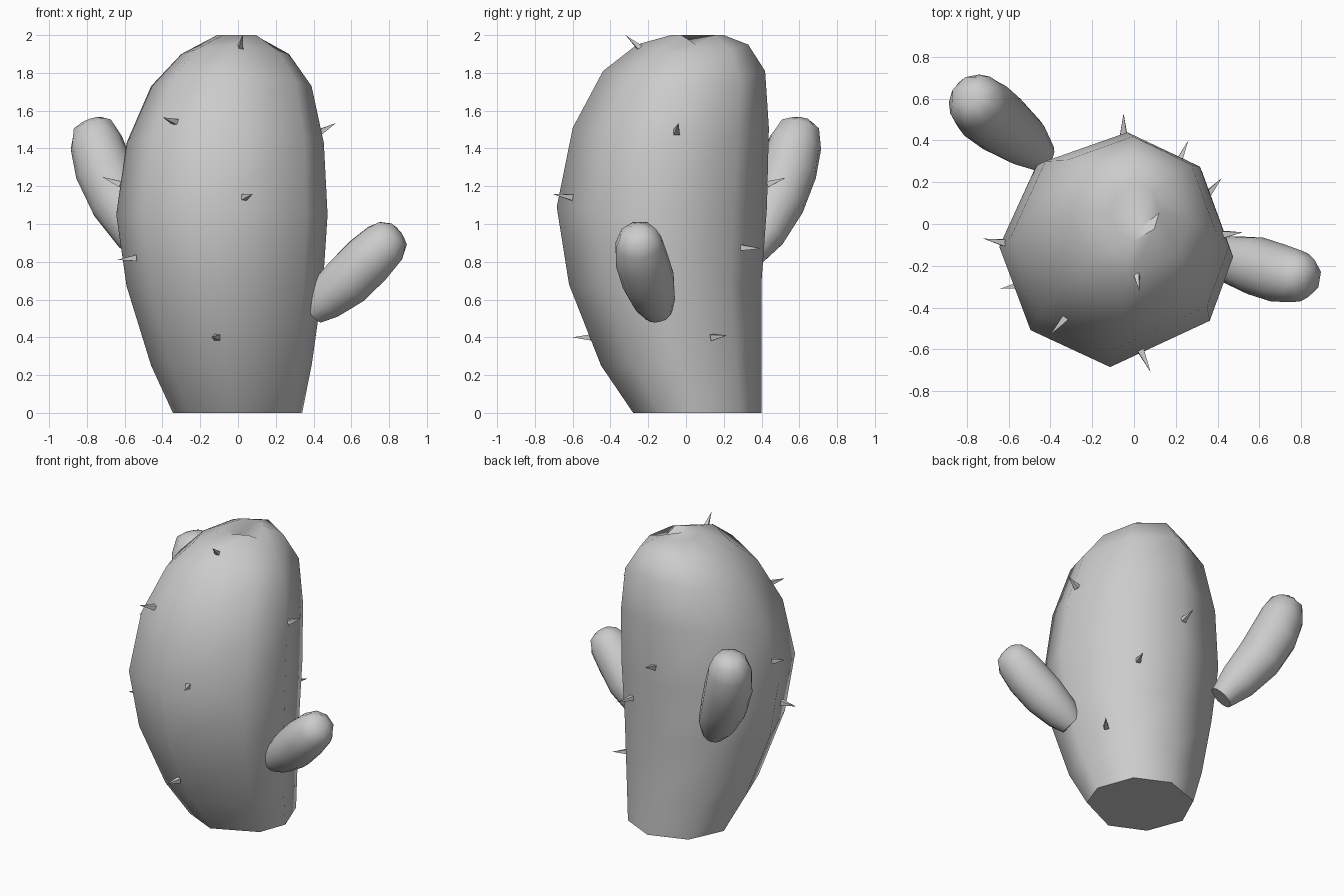
import bpy, bmesh, math
from mathutils import Vector

cube = bpy.data.objects.get("Cube")
if cube:
    bpy.data.objects.remove(cube)

# One plain material
grey = bpy.data.materials.new("plain_grey")
grey.use_nodes = True
grey.diffuse_color = (0.6, 0.6, 0.6, 1)
grey.node_tree.nodes["Principled BSDF"].inputs["Base Color"].default_value = (0.6, 0.6, 0.6, 1)


def finish(name, bm, smooth=None):
    bmesh.ops.recalc_face_normals(bm, faces=bm.faces)
    mesh = bpy.data.meshes.new(name)
    bm.to_mesh(mesh)
    bm.free()
    mesh.materials.append(grey)
    obj = bpy.data.objects.new(name, mesh)
    bpy.context.collection.objects.link(obj)
    if smooth:
        bpy.ops.object.select_all(action='DESELECT')
        obj.select_set(True)
        bpy.context.view_layer.objects.active = obj
        bpy.ops.object.shade_smooth_by_angle(angle=math.radians(smooth))
    return obj


def skin(bm, rings, tip):
    """Join vertex rings with quads, close the start flat and the end to a tip."""
    loops = [[bm.verts.new(p) for p in ring] for ring in rings]
    n = len(loops[0])
    for a, b in zip(loops, loops[1:]):
        for i in range(n):
            j = (i + 1) % n
            bm.faces.new((a[i], a[j], b[j], b[i]))
    bm.faces.new(loops[0])
    end = bm.verts.new(tip)
    for i in range(n):
        bm.faces.new((loops[-1][i], loops[-1][(i + 1) % n], end))


# Body: eight-sided leaning barrel; z, x range, y range, lift of front and back
profile = [
    (0, -.345, .34, -.28, .40, 0),
    (.25, -.46, .39, -.45, .40, 0),
    (.67, -.59, .45, -.62, .40, .01),
    (1.05, -.645, .475, -.685, .43, .04),
    (1.43, -.59, .455, -.60, .44, .08),
    (1.73, -.46, .39, -.44, .42, .08),
    (1.90, -.30, .27, -.26, .33, .05),
    (2.0, -.11, .12, -.08, .20, 0),
]
angles = [math.radians(a) for a in (-3, 43, 86, 133, 178, 223, 267, 323)]
rings = []
for z, x0, x1, y0, y1, lift in profile:
    rings.append([Vector(((x0 + x1 + (x1 - x0) * math.cos(a)) / 2,
                          (y0 + y1 + (y1 - y0) * math.sin(a)) / 2,
                          z + lift * math.sin(a) ** 2)) for a in angles])
rings[-1][0].z -= 0.05   # dent on one side of the crown
bm = bmesh.new()
skin(bm, rings, (.03, -.02, 1.97))
finish("body", bm, 55)


# Arms: swept tubes with a ribbed, pinched tip
def arm(name, path, radii, sides=16):
    pts = [Vector(p) for p in path]
    loops = []
    for k, (p, r) in enumerate(zip(pts, radii)):
        d = (pts[min(k + 1, len(pts) - 1)] - pts[max(k - 1, 0)]).normalized()
        u = d.cross(Vector((0, 0, 1))).normalized()
        v = u.cross(d)
        rib = max(0, k - len(pts) + 3) * 0.04
        loop = []
        for i in range(sides):
            a = math.tau * i / sides
            rr = r * (1 + (rib if i % 2 else -rib))
            loop.append(p + (u * math.cos(a) + v * math.sin(a)) * rr)
        loops.append(loop)
    bm = bmesh.new()
    skin(bm, loops, pts[-1] + d * 0.005)
    finish(name, bm, 60)


arm("left_arm",
    [(.39, -.15, .54), (.46, -.17, .60), (.58, -.20, .70), (.69, -.235, .81),
     (.78, -.25, .90), (.82, -.255, .95), (.84, -.26, .97)],
    [.08, .115, .14, .14, .125, .095, .045])
arm("right_arm",
    [(-.45, .33, .83), (-.53, .40, .95), (-.635, .48, 1.12), (-.71, .54, 1.29),
     (-.75, .58, 1.43), (-.77, .605, 1.52), (-.78, .61, 1.55)],
    [.08, .125, .15, .155, .14, .105, .05])

# Spines: small four-sided spikes, each given by base and point
spines = [
    ((.01, -.23, 1.92), (.025, -.32, 2.0)),
    ((-.33, -.45, 1.54), (-.40, -.53, 1.565)),
    ((.43, -.05, 1.485), (.52, -.04, 1.535)),
    ((.03, -.60, 1.14), (.08, -.71, 1.16)),
    ((-.62, -.09, 1.21), (-.72, -.07, 1.25)),
    ((-.54, -.29, .82), (-.64, -.31, .81)),
    ((-.11, -.50, .40), (-.14, -.60, .40)),
    ((-.05, .43, 1.21), (-.05, .53, 1.245)),
    ((.21, .29, .875), (.26, .40, .87)),
    ((.35, .14, .40), (.42, .22, .41)),
]
for n, (base, point) in enumerate(spines):
    base, point = Vector(base), Vector(point)
    d = (point - base).normalized()
    u = d.orthogonal().normalized() * 0.023
    v = d.cross(u)
    bm = bmesh.new()
    skin(bm, [[base + u, base + v, base - u, base - v]], point)
    finish("spine_%d" % (n + 1), bm)
